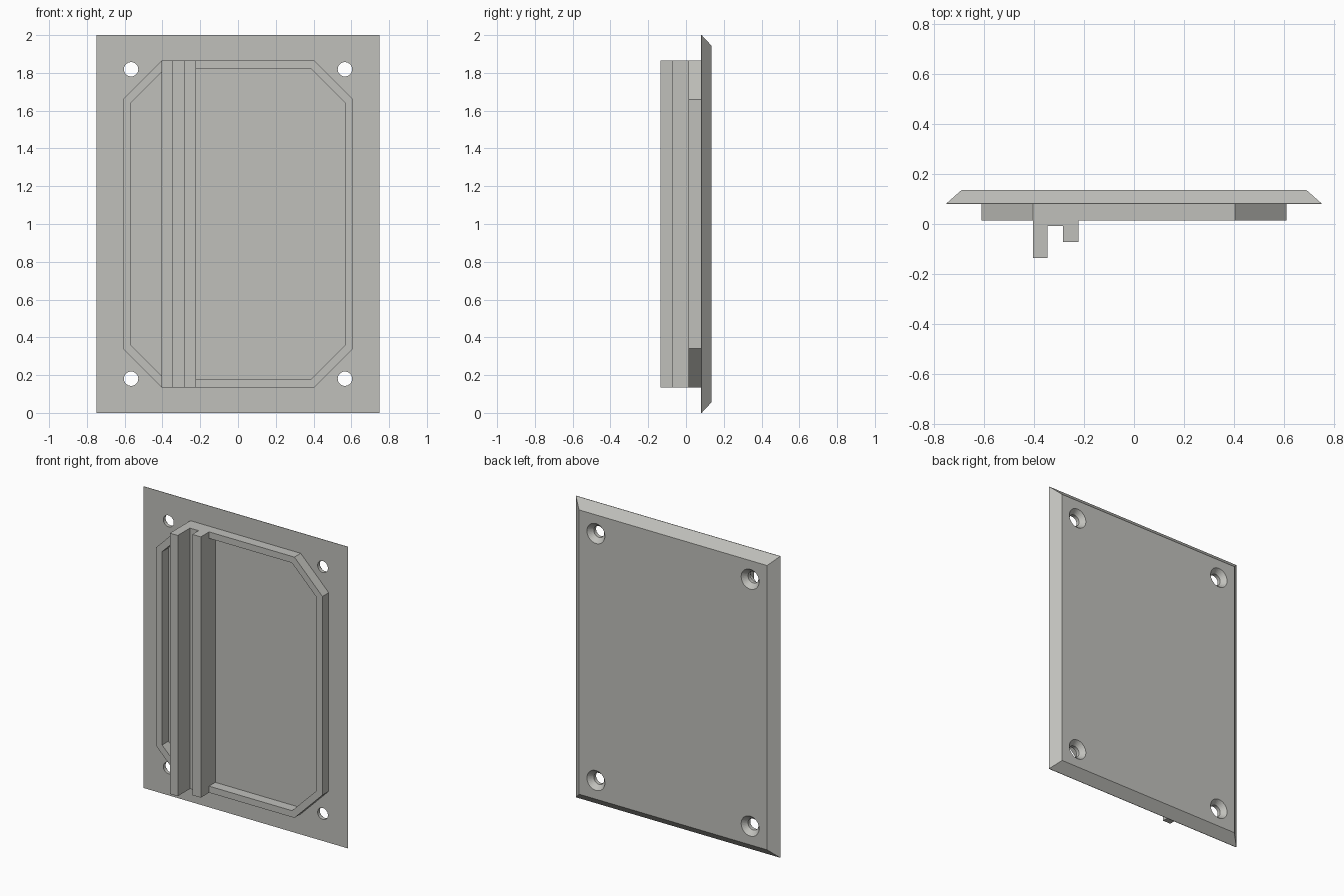
import bpy, bmesh, math
from mathutils import Matrix, Vector

if "Cube" in bpy.data.objects:
    bpy.data.objects.remove(bpy.data.objects["Cube"])

FRONT, BACK = 0.08, 0.136
MID = 1.0

mat = bpy.data.materials.new("warm_grey")
mat.diffuse_color = (0.53, 0.53, 0.50, 1)
mat.use_nodes = True
mat.node_tree.nodes["Principled BSDF"].inputs["Base Color"].default_value = mat.diffuse_color


def finish(bm, name):
    bmesh.ops.recalc_face_normals(bm, faces=bm.faces)
    me = bpy.data.meshes.new(name)
    bm.to_mesh(me)
    bm.free()
    me.materials.append(mat)
    ob = bpy.data.objects.new(name, me)
    bpy.context.collection.objects.link(ob)
    return ob


def loft(name, rings):
    """Closed solid through matching rings of points."""
    bm = bmesh.new()
    loops = [[bm.verts.new(p) for p in r] for r in rings]
    n = len(loops[0])
    for a, b in zip(loops, loops[1:]):
        for i in range(n):
            bm.faces.new((a[i], a[(i + 1) % n], b[(i + 1) % n], b[i]))
    bm.faces.new(loops[0])
    bm.faces.new(loops[-1])
    return finish(bm, name)


def boolean(ob, other, op):
    m = ob.modifiers.new(op.lower(), 'BOOLEAN')
    m.operation, m.object, m.solver = op, other, 'EXACT'
    other.hide_render = True
    other.hide_set(True)


def rect(hx, hz, y):
    return [(sx * hx, y, MID + sz * hz) for sx, sz in ((-1, -1), (1, -1), (1, 1), (-1, 1))]


def octagon(hx, hz, c, y):
    pts = [(hx, hz - c), (hx - c, hz), (c - hx, hz), (-hx, hz - c),
           (-hx, c - hz), (c - hx, -hz), (hx - c, -hz), (hx, c - hz)]
    return [(x, y, MID + z) for x, z in pts]


def circle(cx, cz, r, y, n=32):
    return [(cx + r * math.cos(2 * math.pi * i / n), y,
             cz + r * math.sin(2 * math.pi * i / n)) for i in range(n)]


# Cover plate, sloping inwards to the back
plate = loft("cover_plate", [rect(0.75, 1.0, FRONT), rect(0.75, 1.0, FRONT + 0.003),
                             rect(0.69, 0.943, BACK)])

# Countersunk screw holes
for sx in (-1, 1):
    for sz in (-1, 1):
        x, z = sx * 0.566, MID + sz * 0.819
        cutter = loft("screw_hole_cutter", [
            circle(x, z, 0.038, FRONT - 0.02), circle(x, z, 0.038, FRONT + 0.024),
            circle(x, z, 0.066, BACK), circle(x, z, 0.066, BACK + 0.02)])
        boolean(plate, cutter, 'DIFFERENCE')

# Raised rim with cut corners
bm = bmesh.new()
t = 0.043
inner_c = 0.206 - t * (2 - math.sqrt(2))
rings = [[bm.verts.new(p) for p in octagon(hx, hz, c, y)] for hx, hz, c, y in (
    (0.61, 0.865, 0.206, FRONT), (0.61, 0.865, 0.206, 0.014),
    (0.61 - t, 0.865 - t, inner_c, 0.014), (0.61 - t, 0.865 - t, inner_c, FRONT))]
for k in range(4):
    a, b = rings[k], rings[(k + 1) % 4]
    for i in range(8):
        j = (i + 1) % 8
        bm.faces.new((a[i], a[j], b[j], b[i]))
rim = finish(bm, "raised_rim")

# Grooved rail standing in front of the rim
profile = [(-0.405, FRONT), (-0.405, -0.136), (-0.347, -0.136), (-0.347, -0.008),
           (-0.284, -0.008), (-0.284, -0.073), (-0.222, -0.073), (-0.222, FRONT)]
rail = loft("grooved_rail", [[(x, y, z) for x, y in profile] for z in (0.135, 1.865)])
rail_cutter = loft("rail_space_cutter", [
    [(x, y, z) for x, y in ((-0.405, -0.2), (-0.222, -0.2), (-0.222, 0.2), (-0.405, 0.2))]
    for z in (0.0, 2.0)])
boolean(rim, rail_cutter, 'DIFFERENCE')
